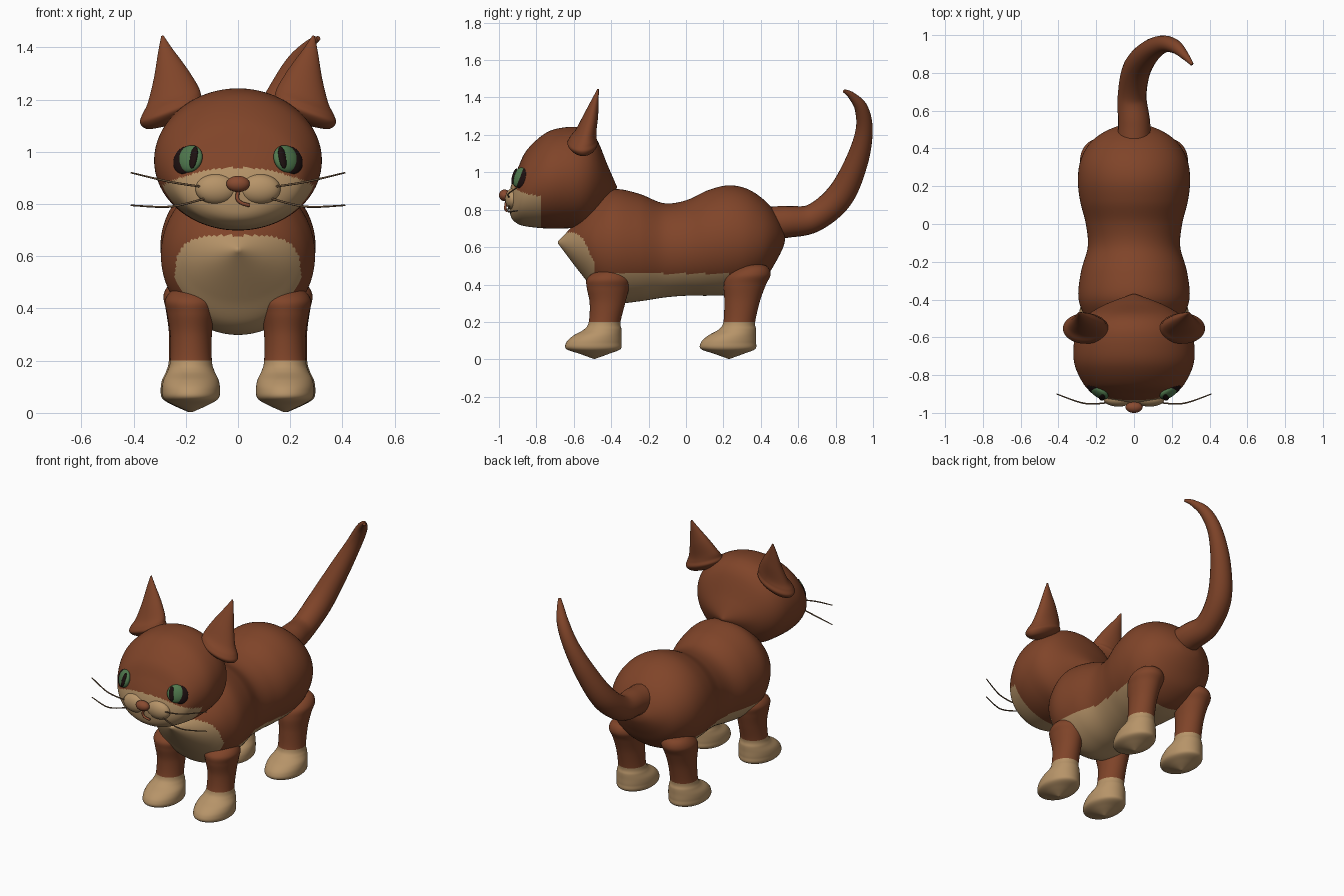
import bpy, bmesh, math
from mathutils import Vector, Euler

old = bpy.data.objects.get("Cube")
if old:
    bpy.data.objects.remove(old, do_unlink=True)


def material(name, r, g, b):
    m = bpy.data.materials.new(name)
    m.use_nodes = True
    m.diffuse_color = (r, g, b, 1)
    m.node_tree.nodes["Principled BSDF"].inputs["Base Color"].default_value = (r, g, b, 1)
    return m


FUR = material("brown fur", 0.215, 0.058, 0.022)
TAN = material("tan fur", 0.47, 0.295, 0.14)
GREEN = material("eye green", 0.08, 0.19, 0.075)
DARK = material("eye black", 0.012, 0.005, 0.005)
NOSE = material("nose brown", 0.25, 0.07, 0.03)
HAIR = material("whisker brown", 0.17, 0.1, 0.05)


def smooth_rows(rows, steps):
    """Catmull-Rom interpolation of rows of numbers."""
    padded = [rows[0]] + list(rows) + [rows[-1]]
    out = []
    for p, q, r, s in zip(padded, padded[1:], padded[2:], padded[3:]):
        for i in range(steps):
            t = i / steps
            out.append([b + t * (c - a + t * (2 * a - 5 * b + 4 * c - d
                        + t * (3 * (b - c) + d - a))) / 2
                        for a, b, c, d in zip(p, q, r, s)])
    return out + [list(rows[-1])]


def finish(bm, name, mats, rule=None):
    bmesh.ops.recalc_face_normals(bm, faces=bm.faces)
    for f in bm.faces:
        f.smooth = True
        if rule and rule(f.calc_center_median()):
            f.material_index = 1
    mesh = bpy.data.meshes.new(name)
    bm.to_mesh(mesh)
    bm.free()
    for m in mats:
        mesh.materials.append(m)
    ob = bpy.data.objects.new(name, mesh)
    bpy.context.collection.objects.link(ob)
    return ob


def loft(name, rows, u, v, mats, rule=None, steps=8, sides=64):
    """Skin ellipses; each row is centre x, y, z, radius along u, radius along v."""
    u, v = Vector(u), Vector(v)
    bm = bmesh.new()
    rings = []
    for x, y, z, a, b in smooth_rows(rows, steps):
        ring = []
        for k in range(sides):
            t = math.tau * k / sides
            ring.append(bm.verts.new(Vector((x, y, z)) + u * (a * math.cos(t)) + v * (b * math.sin(t))))
        rings.append(ring)
    for low, high in zip(rings, rings[1:]):
        for k in range(sides):
            n = (k + 1) % sides
            bm.faces.new((low[k], low[n], high[n], high[k]))
    bm.faces.new(rings[0])
    bm.faces.new(rings[-1])
    return finish(bm, name, mats, rule)


def along_y(rows):
    """Turn (y, top, bottom, half width) rows into loft rows."""
    return [(0, y, (t + b) / 2, w, (t - b) / 2) for y, t, b, w in rows]


def ellipsoid(name, centre, radii, mat, turn=None):
    bm = bmesh.new()
    bmesh.ops.create_uvsphere(bm, u_segments=32, v_segments=20, radius=1)
    for p in bm.verts:
        q = Vector([c * r for c, r in zip(p.co, radii)])
        if turn:
            q.rotate(turn)
        p.co = q + Vector(centre)
    return finish(bm, name, [mat])


def tube(name, rows, mat, sides=6):
    """Round curve through (x, y, z, radius) rows."""
    cu = bpy.data.curves.new(name, "CURVE")
    cu.dimensions = "3D"
    cu.bevel_depth = 1
    cu.bevel_resolution = sides
    cu.use_fill_caps = True
    pts = smooth_rows(rows, 8)
    sp = cu.splines.new("POLY")
    sp.points.add(len(pts) - 1)
    for p, (x, y, z, r) in zip(sp.points, pts):
        p.co = (x, y, z, 1)
        p.radius = r
    sp.use_smooth = True
    cu.materials.append(mat)
    ob = bpy.data.objects.new(name, cu)
    bpy.context.collection.objects.link(ob)


# Body with tan chest patch and belly
def belly(c):
    chest = c.y < -0.49 and (abs(c.x) / 0.243) ** 4 + (max(0, c.z - 0.45) / 0.23) ** 4 < 1
    return chest or (c.z < 0.458 and c.y < 0.28)


loft("body", along_y([
    (-0.685, 0.63, 0.62, 0.005), (-0.61, 0.71, 0.52, 0.13), (-0.54, 0.80, 0.43, 0.22),
    (-0.47, 0.87, 0.34, 0.27), (-0.38, 0.91, 0.30, 0.295), (-0.25, 0.885, 0.31, 0.28),
    (-0.12, 0.835, 0.33, 0.245), (0, 0.85, 0.34, 0.255), (0.12, 0.905, 0.34, 0.285),
    (0.23, 0.93, 0.345, 0.297), (0.33, 0.91, 0.37, 0.285), (0.42, 0.85, 0.43, 0.24),
    (0.48, 0.78, 0.52, 0.17), (0.52, 0.70, 0.60, 0.08), (0.53, 0.655, 0.645, 0.005)]),
    (1, 0, 0), (0, 0, 1), [FUR, TAN], belly, sides=128)

# Head with tan lower face
loft("head", along_y([
    (-0.95, 0.85, 0.84, 0.005), (-0.935, 0.93, 0.76, 0.12), (-0.90, 1.02, 0.725, 0.21),
    (-0.85, 1.12, 0.71, 0.265), (-0.75, 1.21, 0.70, 0.313), (-0.65, 1.24, 0.70, 0.32),
    (-0.55, 1.235, 0.71, 0.30), (-0.48, 1.18, 0.76, 0.245), (-0.42, 1.04, 0.85, 0.14),
    (-0.37, 0.925, 0.915, 0.005)]),
    (1, 0, 0), (0, 0, 1), [FUR, TAN],
    lambda c: c.y < -0.775 and c.z < 0.94 - 0.8 * c.x ** 2, steps=12, sides=128)

# Leg rows: z, front, back, half width
LEG = [(0.003, -0.495, -0.485, 0.005), (0.03, -0.57, -0.41, 0.065), (0.055, -0.64, -0.35, 0.105),
       (0.09, -0.64, -0.345, 0.111), (0.125, -0.605, -0.345, 0.106), (0.16, -0.545, -0.345, 0.09),
       (0.2, -0.52, -0.35, 0.08), (0.3, -0.515, -0.325, 0.08), (0.38, -0.53, -0.305, 0.092),
       (0.43, -0.53, -0.30, 0.1), (0.47, -0.48, -0.335, 0.07), (0.485, -0.41, -0.40, 0.005)]


def leg(name, x, rear):
    rows = []
    for z, f, b, w in LEG:
        shift = 0.72 + 0.4 * max(0, z - 0.35) if rear else 0
        lift = 0.1 * max(0, z - 0.2) if rear else 0
        rows.append((x, (f + b) / 2 + shift, z + lift, w, (b - f) / 2))
    loft(name, rows, (1, 0, 0), (0, 1, 0), [FUR, TAN], lambda c: c.z < 0.2)


# Paired parts
for side, s in (("left", 1), ("right", -1)):
    leg("front_leg_" + side, 0.18 * s, False)
    leg("rear_leg_" + side, 0.185 * s, True)

    ear = [(0.27, -0.55, 1.10, 0.005, 0.005), (0.265, -0.55, 1.115, 0.08, 0.05),
           (0.257, -0.553, 1.15, 0.118, 0.08), (0.255, -0.55, 1.18, 0.113, 0.072),
           (0.25, -0.535, 1.22, 0.096, 0.056), (0.26, -0.51, 1.3, 0.063, 0.04),
           (0.28, -0.485, 1.39, 0.026, 0.018), (0.29, -0.47, 1.445, 0.004, 0.004)]
    loft("ear_" + side, [(s * r[0],) + r[1:] for r in ear], (1, 0, -0.35 * s), (0, 1, 0), [FUR])

    # Eye: dark rim, iris and slit pupil
    turn = Euler((math.radians(-18), 0, math.radians(32 * s)))
    for part, off, radii, mat in (
            ("eye_rim_", (0.026, 0, -0.005), (0.048, 0.022, 0.056), DARK),
            ("iris_", (0, -0.004, 0), (0.054, 0.024, 0.054), GREEN),
            ("pupil_", (-0.026, -0.02, 0), (0.016, 0.01, 0.044), DARK)):
        o = Vector((off[0] * s, off[1], off[2]))
        o.rotate(turn)
        ellipsoid(part + side, Vector((0.182 * s, -0.888, 0.972)) + o, radii, mat, turn)

    ellipsoid("muzzle_" + side, (0.083 * s, -0.925, 0.857), (0.08, 0.042, 0.058), TAN)
    for level, z0, z1, z2 in (("upper", 0.865, 0.885, 0.92), ("lower", 0.82, 0.79, 0.795)):
        tube("whisker_%s_%s" % (level, side),
             [(0.13 * s, -0.945, z0, 0.004), (0.26 * s, -0.95, z1, 0.004), (0.41 * s, -0.9, z2, 0.003)],
             HAIR, 2)

# Nose and mouth
ellipsoid("nose", (0, -0.97, 0.877), (0.045, 0.03, 0.031), NOSE)
tube("mouth", [(0, -0.96, 0.85, 0.007), (-0.002, -0.965, 0.82, 0.007),
               (0.015, -0.965, 0.803, 0.007), (0.045, -0.96, 0.795, 0.007)], NOSE, 3)

# Tail
tube("tail", [(0, 0.44, 0.73, 0.088), (0, 0.54, 0.735, 0.085), (-0.01, 0.68, 0.755, 0.076),
              (0.015, 0.82, 0.87, 0.075), (0.08, 0.91, 1.05, 0.062), (0.155, 0.952, 1.22, 0.046),
              (0.22, 0.938, 1.34, 0.036), (0.275, 0.885, 1.41, 0.02), (0.308, 0.845, 1.435, 0.009)],
     FUR, 8)
